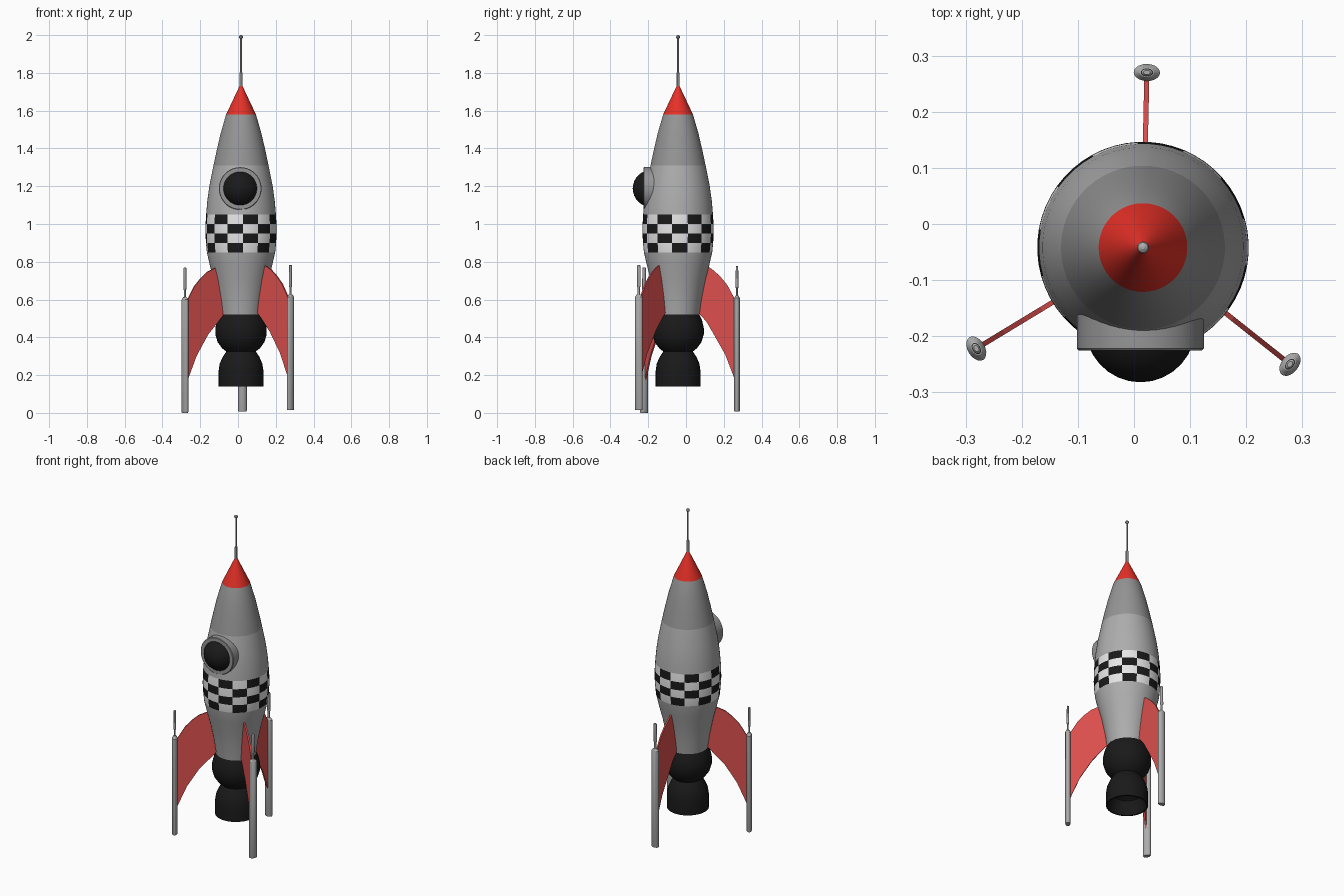
import bpy, bmesh, math
from mathutils import Matrix, Vector

if "Cube" in bpy.data.objects:
    bpy.data.objects.remove(bpy.data.objects["Cube"])

CX, CY = 0.016, -0.042          # rocket axis


def material(name, rgb):
    m = bpy.data.materials.new(name)
    m.diffuse_color = (*rgb, 1)
    m.use_nodes = True
    m.node_tree.nodes["Principled BSDF"].inputs["Base Color"].default_value = m.diffuse_color
    return m


GREY = material("hull grey", (0.42, 0.42, 0.42))
DARK = material("upper hull grey", (0.30, 0.30, 0.30))
RED = material("nose red", (0.80, 0.03, 0.02))
FIN = material("fin red", (0.72, 0.08, 0.075))
WHITE = material("check white", (0.80, 0.80, 0.80))
BLACK = material("engine black", (0.01, 0.01, 0.01))


def finish(name, bm, mats, smooth=True):
    bmesh.ops.recalc_face_normals(bm, faces=bm.faces)
    me = bpy.data.meshes.new(name)
    bm.to_mesh(me)
    bm.free()
    ob = bpy.data.objects.new(name, me)
    bpy.context.collection.objects.link(ob)
    for m in mats:
        me.materials.append(m)
    if smooth:
        bpy.ops.object.select_all(action='DESELECT')
        ob.select_set(True)
        bpy.context.view_layer.objects.active = ob
        bpy.ops.object.shade_smooth_by_angle(angle=math.radians(30))
    return ob


def lathe(name, profile, mats, n=32, start=0.0, matrix=None, rule=None):
    """Revolve (radius, height) points about z, cap both ends, then place."""
    bm = bmesh.new()
    rings = []
    for r, z in profile:
        rings.append([bm.verts.new((r * math.cos(start + 2 * math.pi * i / n),
                                    r * math.sin(start + 2 * math.pi * i / n), z))
                      for i in range(n)])
    for j in range(len(rings) - 1):
        a, b = rings[j], rings[j + 1]
        for i in range(n):
            k = (i + 1) % n
            f = bm.faces.new((a[i], a[k], b[k], b[i]))
            if rule:
                f.material_index = rule(i, (profile[j][1] + profile[j + 1][1]) / 2)
    bm.faces.new(rings[0])
    top = bm.faces.new(rings[-1])
    if rule:
        top.material_index = rule(0, profile[-1][1])
    bm.transform(matrix or Matrix.Translation((CX, CY, 0)))
    return finish(name, bm, mats)


# Hull with chequered band, darker upper section and red nose
def hull_colour(i, z):
    if z > 1.58:
        return 2
    if z > 1.31:
        return 1
    if 0.85 < z < 1.05:
        row = int((1.05 - z) / 0.05)
        return 4 if (i // 4 + row) % 2 == 0 else 3
    return 0


lathe("hull", [(0.113, 0.52), (0.124, 0.60), (0.144, 0.70), (0.165, 0.78),
               (0.181, 0.85), (0.186, 0.90), (0.1885, 0.95), (0.188, 1.00),
               (0.185, 1.05), (0.179, 1.12), (0.168, 1.20), (0.146, 1.31),
               (0.129, 1.39), (0.108, 1.48), (0.079, 1.58), (0.008, 1.73)],
      [GREY, DARK, RED, WHITE, BLACK], n=56, start=math.radians(-87), rule=hull_colour)

# Engine: round chamber and bell nozzle with a hollow underside
lathe("engine", [(0.01, 0.26), (0.085, 0.22), (0.11, 0.14), (0.119, 0.14),
                 (0.119, 0.22), (0.113, 0.26), (0.098, 0.295), (0.078, 0.325),
                 (0.10, 0.342), (0.124, 0.375), (0.136, 0.415), (0.136, 0.45),
                 (0.127, 0.49), (0.112, 0.522)], [BLACK])

# Antenna with ball tip
lathe("antenna", [(0.008, 1.715), (0.008, 1.80), (0.0045, 1.805), (0.0045, 1.981),
                  (0.009, 1.984), (0.011, 1.989), (0.009, 1.996), (0.003, 2.0)],
      [GREY], n=12)

# Porthole: rim cylinder and dark dome, facing the front
facing = Matrix.Translation((0.0115, 0, 1.188)) @ Matrix.Rotation(math.pi / 2, 4, 'X')
lathe("porthole_rim", [(0.113, 0.12), (0.113, 0.222), (0.110, 0.225), (0.088, 0.225)],
      [DARK], n=40, matrix=facing)
dome = [(0.098 * math.cos(a), 0.184 + 0.098 * math.sin(a))
        for a in (math.radians(d) for d in (20, 30, 42, 54, 66, 78, 89))]
lathe("porthole_glass", dome, [BLACK], n=40, matrix=facing)

# Fins with a landing leg at each tip: (name, tip x, tip y, foot height)
FIN_OUTLINE = [(0.08, 0.53), (0.11, 0.52), (0.15, 0.475), (0.185, 0.415), (0.25, 0.30),
               (0.30, 0.17), (0.30, 0.595), (0.26, 0.67), (0.225, 0.712),
               (0.19, 0.745), (0.155, 0.77), (0.10, 0.77)]
for name, x, y, foot in (("rear", 0.023, 0.270, 0.008),
                         ("left", -0.281, -0.222, 0.0),
                         ("right", 0.278, -0.250, 0.014)):
    d = Vector((x - CX, y - CY, 0))
    turn = Matrix.Rotation(math.atan2(d.y, d.x), 4, 'Z')
    stretch = d.length / 0.312

    bm = bmesh.new()
    face = bm.faces.new([bm.verts.new((r * (stretch if r > 0.16 else 1), -0.0045, z + foot))
                         for r, z in FIN_OUTLINE])
    ext = bmesh.ops.extrude_face_region(bm, geom=[face])
    bmesh.ops.translate(bm, vec=(0, 0.009, 0),
                        verts=[v for v in ext["geom"] if isinstance(v, bmesh.types.BMVert)])
    bm.transform(Matrix.Translation((CX, CY, 0)) @ turn)
    finish(name + "_fin", bm, [FIN], smooth=False)

    # Leg: oval tube, wide across the fin, with a thin spike on top
    oval = Matrix.Translation((x, y, foot)) @ turn @ Matrix.Diagonal((0.65, 1, 1, 1))
    lathe(name + "_leg", [(0.021, 0.0), (0.0235, 0.004), (0.0235, 0.60), (0.013, 0.612),
                          (0.007, 0.614), (0.007, 0.65), (0.011, 0.655),
                          (0.010, 0.766), (0.006, 0.77)], [GREY], n=20, matrix=oval)
